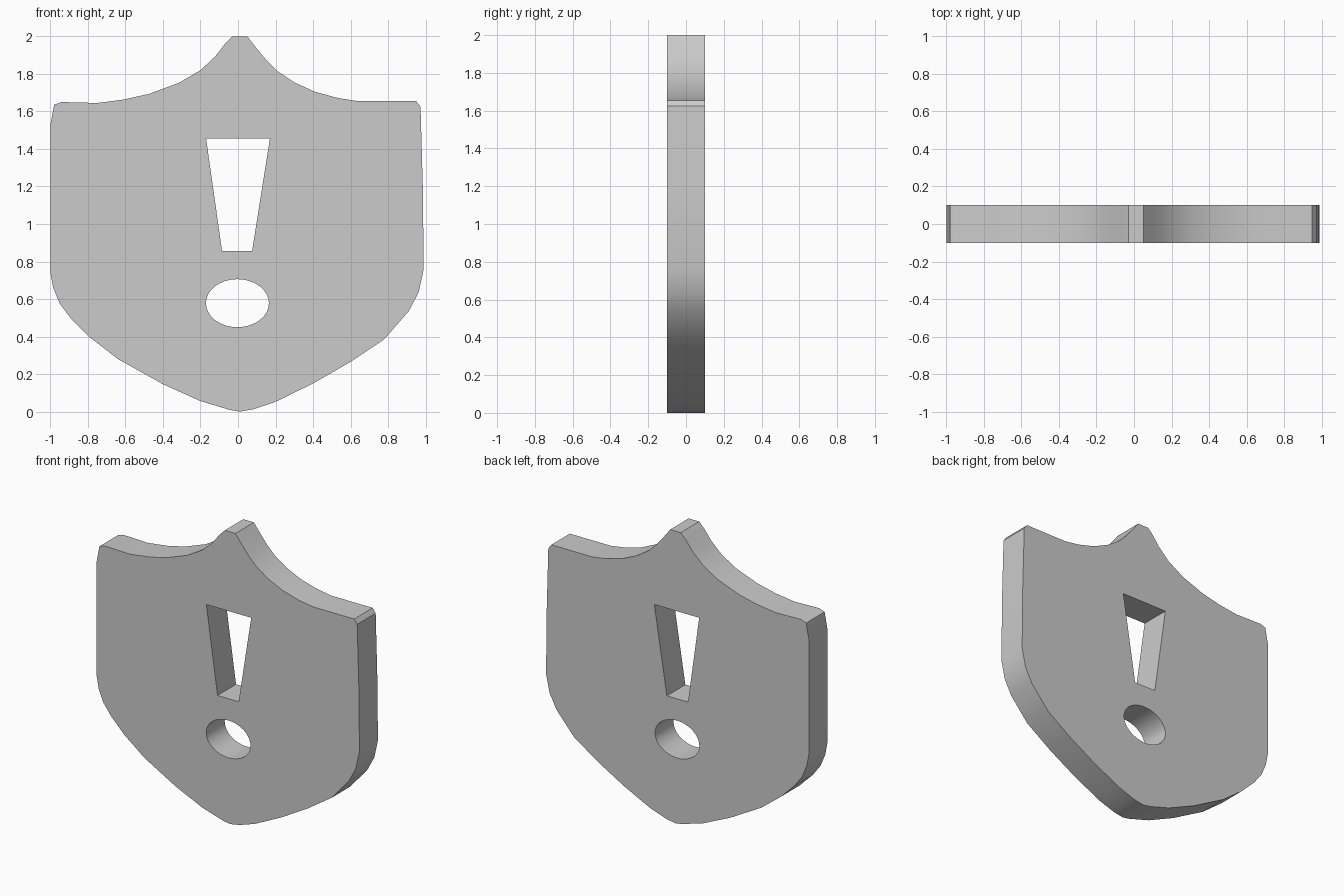
import bpy, bmesh, math

if "Cube" in bpy.data.objects:
    bpy.data.objects.remove(bpy.data.objects["Cube"])

# Shield outline, clockwise from the peak (x, z)
outline = [(-0.03, 2), (0.05, 2), (0.10, 1.935), (0.15, 1.875), (0.21, 1.815), (0.3, 1.755),
           (0.41, 1.705), (0.53, 1.672), (0.64, 1.655), (0.95, 1.655), (0.973, 1.625),
           (0.985, 1.2), (0.99, 0.76), (0.963, 0.636), (0.91, 0.535), (0.78, 0.386),
           (0.6, 0.265), (0.4, 0.15), (0.2, 0.052), (0.08, 0.012), (0.01, 0), (-0.04, 0.008),
           (-0.2, 0.056), (-0.4, 0.146), (-0.64, 0.28), (-0.79, 0.396), (-0.89, 0.495),
           (-0.95, 0.575), (-0.985, 0.66), (-1, 0.74), (-1, 1.53), (-0.98, 1.636),
           (-0.94, 1.65), (-0.75, 1.645), (-0.606, 1.664), (-0.473, 1.694),
           (-0.314, 1.753), (-0.2, 1.82), (-0.12, 1.895), (-0.07, 1.96)]

# Tapered slot and oval hole
slot = [(-0.17, 1.455), (0.17, 1.455), (0.075, 0.855), (-0.085, 0.855)]
oval = [(-0.003 + 0.168 * math.cos(a), 0.578 + 0.128 * math.sin(a))
        for a in (math.tau * i / 32 for i in range(32))]

curve = bpy.data.curves.new("shield_plate", 'CURVE')
curve.dimensions = '2D'
curve.fill_mode = 'BOTH'
curve.extrude = 0.1
for pts in (outline, slot, oval):
    s = curve.splines.new('POLY')
    s.points.add(len(pts) - 1)
    for p, (x, z) in zip(s.points, pts):
        p.co = (x, z, 0, 1)
    s.use_cyclic_u = True

plate = bpy.data.objects.new("shield_plate", curve)
bpy.context.collection.objects.link(plate)
plate.rotation_euler.x = math.pi / 2
plate.select_set(True)
bpy.context.view_layer.objects.active = plate
bpy.ops.object.convert(target='MESH')
bpy.ops.object.transform_apply(location=False, rotation=True, scale=False)

# Weld the caps to the walls
bm = bmesh.new()
bm.from_mesh(plate.data)
bmesh.ops.remove_doubles(bm, verts=bm.verts[:], dist=0.0005)
bmesh.ops.recalc_face_normals(bm, faces=bm.faces[:])
bm.to_mesh(plate.data)
bm.free()
bpy.ops.object.shade_smooth_by_angle(angle=math.radians(30))
